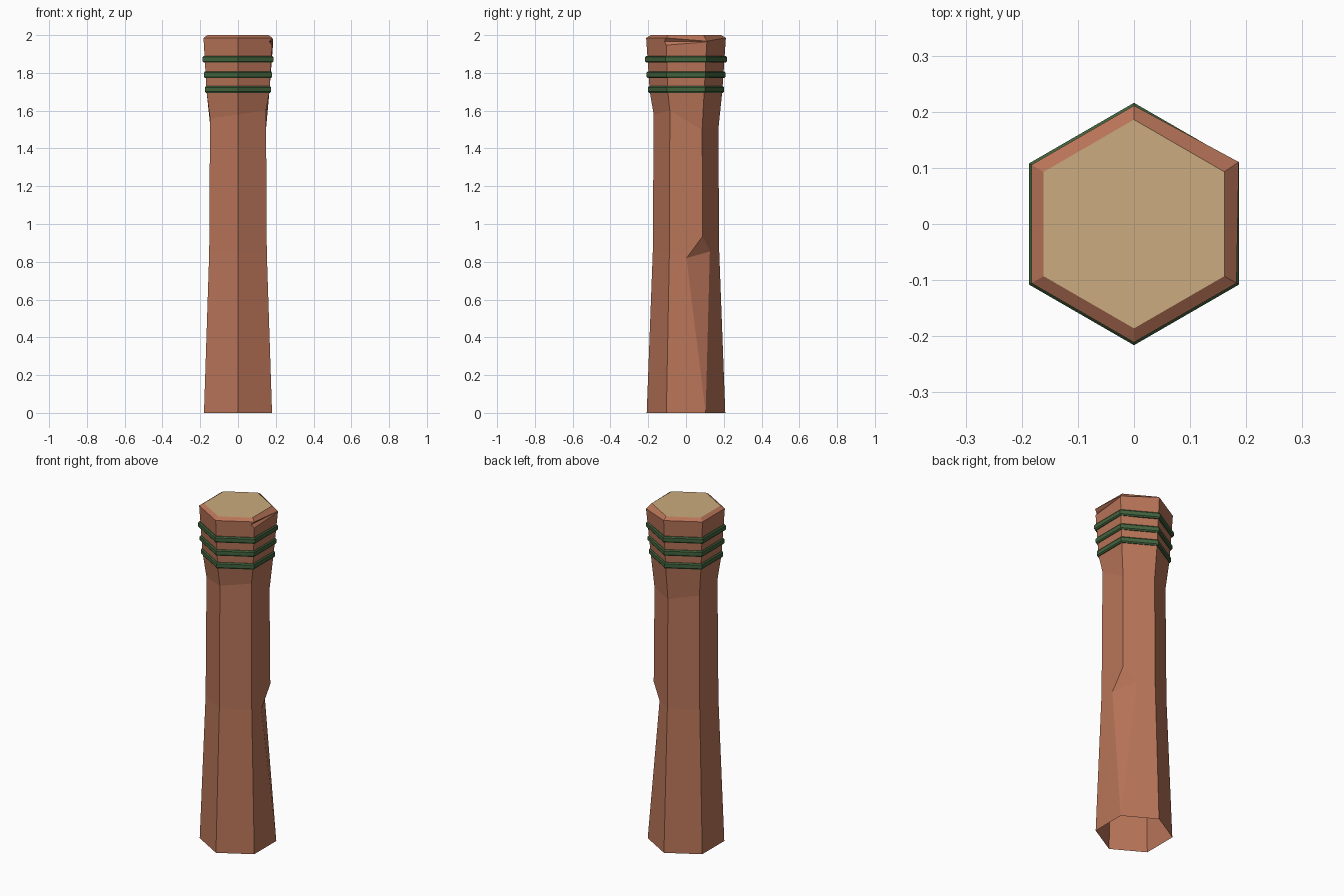
import bpy, bmesh
from math import radians, cos, sin
from mathutils import Vector

cube = bpy.data.objects.get("Cube")
if cube:
    bpy.data.objects.remove(cube, do_unlink=True)


def material(name, color):
    m = bpy.data.materials.new(name)
    m.use_nodes = True
    m.diffuse_color = (*color, 1)
    m.node_tree.nodes["Principled BSDF"].inputs["Base Color"].default_value = (*color, 1)
    return m


brown = material("brown wood", (0.48, 0.175, 0.098))
tan = material("cut wood", (0.6, 0.41, 0.21))
green = material("green band", (0.055, 0.125, 0.047))


def make_object(name, bm, *mats):
    bmesh.ops.recalc_face_normals(bm, faces=bm.faces)
    mesh = bpy.data.meshes.new(name)
    bm.to_mesh(mesh)
    bm.free()
    for m in mats:
        mesh.materials.append(m)
    ob = bpy.data.objects.new(name, mesh)
    bpy.context.collection.objects.link(ob)
    return ob


def hexagon(bm, radius, heights):
    """Six corners, counter-clockwise from the back left edge."""
    return [bm.verts.new((radius * cos(radians(30 + 60 * i)),
                          radius * sin(radians(30 + 60 * i)), z))
            for i, z in enumerate(heights)]


def bridge(bm, a, b):
    for i in range(6):
        j = (i + 1) % 6
        bm.faces.new((a[i], a[j], b[j], b[i]))


def wedge(name, upper, start, end, lower):
    """Cutter whose sharp ridge runs start-end, opening towards upper and lower."""
    upper, start, end, lower = map(Vector, (upper, start, end, lower))
    along, mid = end - start, (start + end) / 2
    points = [start - along * 0.3, end + along * 0.3]
    for p in (upper, lower):
        outer = p + (p - mid) * 0.3
        points += [outer - along * 1.2, outer + along * 1.2]
    bm = bmesh.new()
    bmesh.ops.convex_hull(bm, input=[bm.verts.new(p) for p in points])
    ob = make_object(name, bm, brown)
    ob.hide_render = True
    return ob


# Post: stacked hexagons with an uneven neck and a chamfered top
bm = bmesh.new()
rings = [hexagon(bm, 0.208, [0] * 6),
         hexagon(bm, 0.176, [0.85] * 6),
         hexagon(bm, 0.171, [1.5, 1.5, 1.53, 1.56, 1.58, 1.6]),
         hexagon(bm, 0.192, [1.7] * 6),
         hexagon(bm, 0.211, [1.968] + [1.985] * 5),
         hexagon(bm, 0.186, [2] * 6)]
rings[4][0].co.x += 0.004
rings[4][0].co.y += 0.005
for a, b in zip(rings, rings[1:]):
    bridge(bm, a, b)
bm.faces.new(rings[0])
bm.faces.new(rings[-1])
post = make_object("post", bm, brown, tan)

# Chips: a long split on the back left edge and a nick under the rim
cutters = [
    wedge("edge_chip", (0.15, 0.087, 0.93), (0.153, 0.003, 0.82),
          (0.084, 0.13, 0.855), (0.18, 0.104, 0)),
    wedge("rim_chip", (0.182, -0.105, 1.984), (0.165, -0.115, 1.966),
          (0.184, 0.1, 1.966), (0.182, -0.105, 1.945)),
]
for c in cutters:
    mod = post.modifiers.new(c.name, "BOOLEAN")
    mod.operation = "DIFFERENCE"
    mod.solver = "EXACT"
    mod.object = c
bpy.context.view_layer.update()
carved = bpy.data.meshes.new_from_object(
    post.evaluated_get(bpy.context.evaluated_depsgraph_get()))
post.modifiers.clear()
post.data = carved
for c in cutters:
    bpy.data.objects.remove(c, do_unlink=True)

# Tan end grain on top, open underside
bm = bmesh.new()
bm.from_mesh(carved)
for f in list(bm.faces):
    z = f.calc_center_median().z
    f.material_index = int(z > 1.998)
    if z < 0.002:
        bm.faces.remove(f)
bm.to_mesh(carved)
bm.free()

# Green bands: hexagonal rings with a slightly chamfered outer face
for name, z, radius in (("lower_band", 1.712, 0.202),
                        ("middle_band", 1.79, 0.208),
                        ("upper_band", 1.872, 0.216)):
    bm = bmesh.new()
    profile = [(-0.03, -0.018), (-0.006, -0.018), (0, -0.011),
               (0, 0.011), (-0.006, 0.018), (-0.03, 0.018)]
    loops = [hexagon(bm, radius + dr, [z + dz] * 6) for dr, dz in profile]
    for a, b in zip(loops, loops[1:] + loops[:1]):
        bridge(bm, a, b)
    make_object(name, bm, green)
